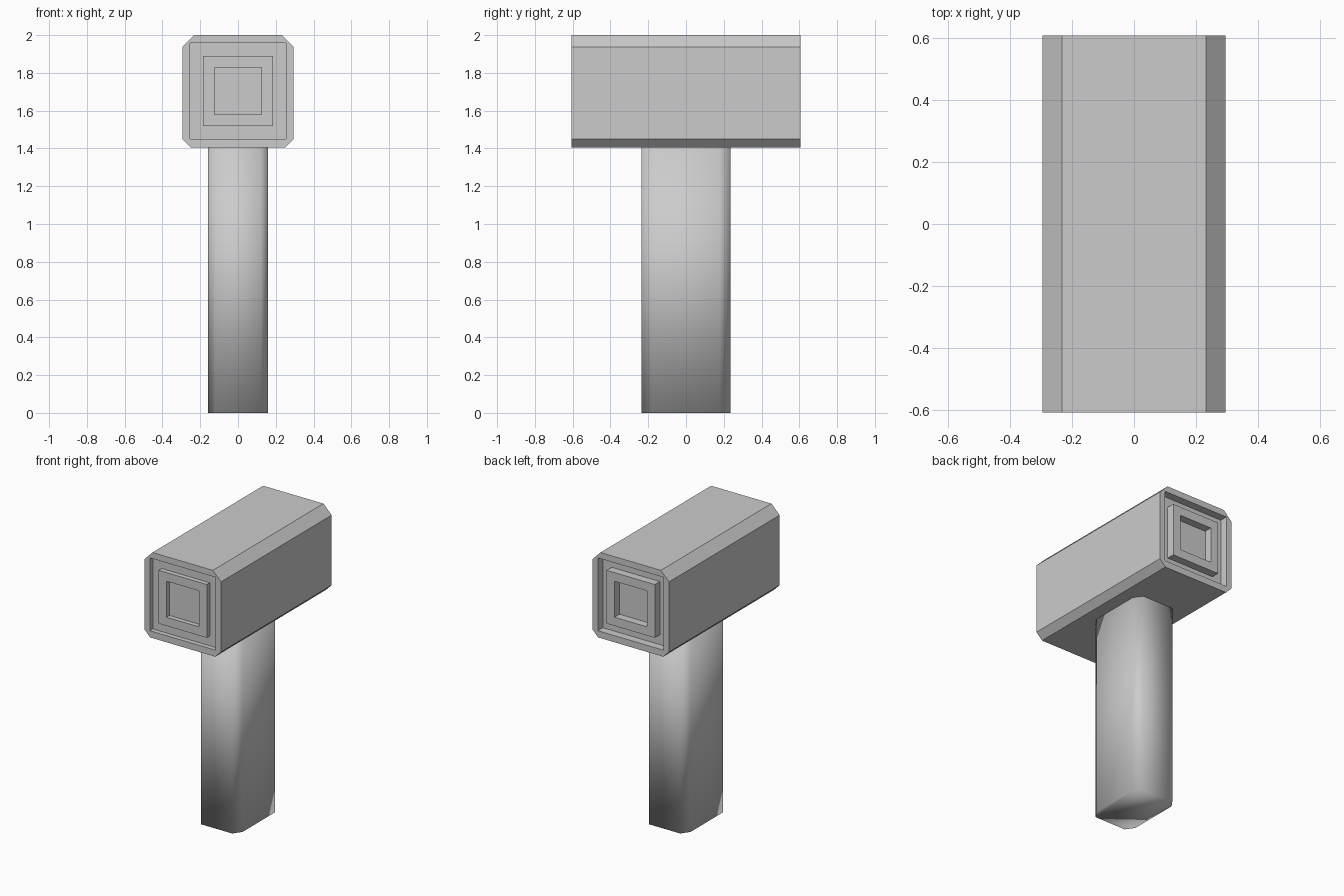
import bpy, bmesh

if "Cube" in bpy.data.objects:
    bpy.data.objects.remove(bpy.data.objects["Cube"])


def finish(bm, name, smooth=False):
    bmesh.ops.recalc_face_normals(bm, faces=bm.faces)
    for f in bm.faces:
        f.smooth = smooth
    me = bpy.data.meshes.new(name)
    bm.to_mesh(me)
    bm.free()
    ob = bpy.data.objects.new(name, me)
    bpy.context.collection.objects.link(ob)
    return ob


def bridge(bm, a, b):
    n = len(a)
    for i in range(n):
        j = (i + 1) % n
        bm.faces.new((a[i], a[j], b[j], b[i]))


# Head: chamfered block with stepped square recesses in both ends
CZ = 1.704
profile = [(-0.25, 1.405), (0.25, 1.405), (0.295, 1.45), (0.295, 1.937),
           (0.232, 2.0), (-0.232, 2.0), (-0.295, 1.937), (-0.295, 1.45)]
profile = profile[-1:] + profile[:-1]      # two points per corner
bm = bmesh.new()
ends = []
for side, depth in ((-1, 0.033), (1, 0.055)):
    y = side * 0.607
    inner = y - side * depth
    outline = [bm.verts.new((x, y, z)) for x, z in profile]
    ends.append(outline)

    def square(h, yy):
        return [bm.verts.new((sx * h, yy, CZ + sz * h))
                for sx, sz in ((-1, -1), (1, -1), (1, 1), (-1, 1))]

    # rim, groove, raised block, centre recess
    loops = [square(h, yy) for h, yy in ((0.253, y), (0.253, inner), (0.185, inner),
                                         (0.185, y), (0.125, y), (0.125, inner))]
    s = loops[0]
    for k in range(4):
        a, b, c = outline[2 * k], outline[2 * k + 1], outline[(2 * k + 2) % 8]
        bm.faces.new((a, b, s[k]))
        bm.faces.new((b, c, s[(k + 1) % 4], s[k]))
    for a, b in zip(loops, loops[1:]):
        bridge(bm, a, b)
    bm.faces.new(loops[-1])
bridge(bm, *ends)
finish(bm, "hammer_head")

# Handle: octagonal shaft with softly shaded corners
X, Y, CX, CY = 0.16, 0.235, 0.12, 0.178
section = [(-CX, -Y), (CX, -Y), (X, -CY), (X, CY), (CX, Y), (-CX, Y), (-X, CY), (-X, -CY)]
bm = bmesh.new()
bottom, top = [[bm.verts.new((x, y, z)) for x, y in section] for z in (0, 1.405)]
bridge(bm, bottom, top)
bm.faces.new(bottom)
bm.faces.new(top)
finish(bm, "handle", smooth=True)
